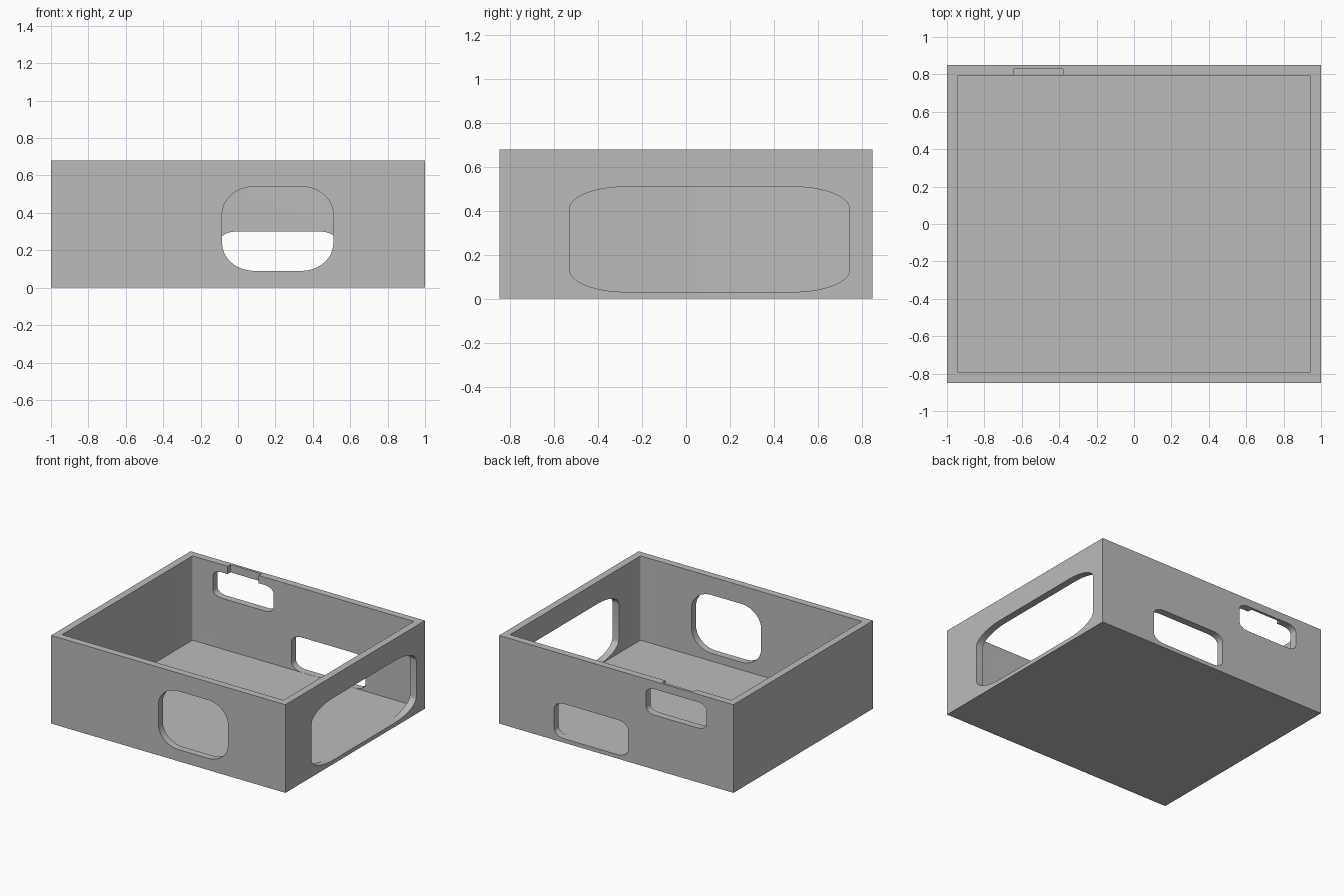
import bpy
import bmesh
from math import cos, sin, pi

cube = bpy.data.objects.get("Cube")
if cube:
    bpy.data.objects.remove(cube, do_unlink=True)

grey = bpy.data.materials.new("plain_grey")
grey.use_nodes = True
colour = (0.5, 0.5, 0.5, 1)
grey.diffuse_color = colour
grey.node_tree.nodes["Principled BSDF"].inputs["Base Color"].default_value = colour


def outline(u0, u1, v0, v1, ru, rv, steps=14):
    """Rectangle with elliptical corners, counter-clockwise."""
    if ru == 0:
        return [(u0, v0), (u1, v0), (u1, v1), (u0, v1)]
    corners = [(u1 - ru, v1 - rv), (u0 + ru, v1 - rv),
               (u0 + ru, v0 + rv), (u1 - ru, v0 + rv)]
    return [(cu + ru * cos((q + i / steps) * pi / 2),
             cv + rv * sin((q + i / steps) * pi / 2))
            for q, (cu, cv) in enumerate(corners) for i in range(steps + 1)]


def prism(name, axis, near, far, *shape):
    """Extrude an outline along an axis, from near to far."""
    place = {"x": lambda u, v: (near, u, v),
             "y": lambda u, v: (u, near, v),
             "z": lambda u, v: (u, v, near)}[axis]
    bm = bmesh.new()
    face = bm.faces.new([bm.verts.new(place(u, v)) for u, v in outline(*shape)])
    ext = bmesh.ops.extrude_face_region(bm, geom=[face])
    verts = [g for g in ext["geom"] if isinstance(g, bmesh.types.BMVert)]
    bmesh.ops.translate(bm, verts=verts,
                        vec=["xyz".index(axis) == k and far - near for k in range(3)])
    bmesh.ops.recalc_face_normals(bm, faces=bm.faces)
    mesh = bpy.data.meshes.new(name)
    bm.to_mesh(mesh)
    bm.free()
    obj = bpy.data.objects.new(name, mesh)
    obj.data.materials.append(grey)
    bpy.context.collection.objects.link(obj)
    return obj


# Outer block of the tray
tray = prism("open_tray", "z", 0, 0.68, -1, 1, -0.85, 0.85, 0, 0)

# Cavity, wall openings and the latch notch inside the back wall
cutters = [
    prism("cavity", "z", 0.03, 0.9, -0.945, 0.945, -0.795, 0.795, 0.01, 0.01),
    prism("front_opening", "y", -0.95, -0.7, -0.085, 0.51, 0.09, 0.54, 0.17, 0.15),
    prism("side_opening", "x", 0.85, 1.1, -0.53, 0.745, 0.031, 0.51, 0.26, 0.1),
    prism("back_low_opening", "y", 0.7, 0.95, -0.1, 0.53, 0.031, 0.30, 0.09, 0.055),
    prism("back_high_opening", "y", 0.7, 0.95, -0.77, -0.255, 0.42, 0.62, 0.075, 0.045),
    prism("latch_notch", "z", 0.55, 0.9, -0.645, -0.38, 0.7, 0.83, 0, 0),
]

bpy.ops.object.select_all(action="DESELECT")
tray.select_set(True)
bpy.context.view_layer.objects.active = tray
for cutter in cutters:
    mod = tray.modifiers.new(cutter.name, "BOOLEAN")
    mod.operation = "DIFFERENCE"
    mod.solver = "EXACT"
    mod.object = cutter
    bpy.ops.object.modifier_apply(modifier=mod.name)
    bpy.data.objects.remove(cutter, do_unlink=True)

bpy.ops.object.shade_smooth_by_angle()
